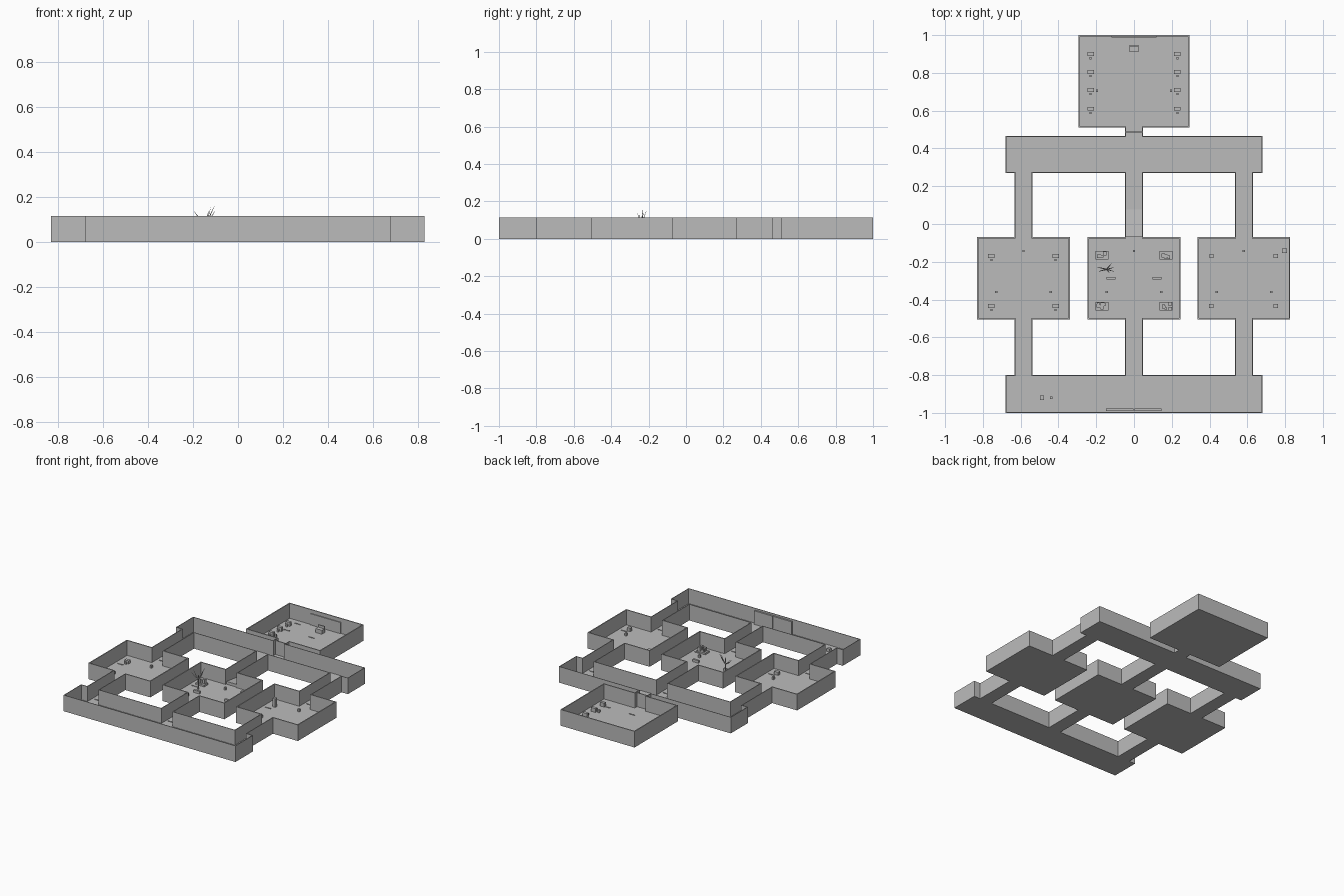
import bpy, math, random
from mathutils import Vector

if "Cube" in bpy.data.objects:
    bpy.data.objects.remove(bpy.data.objects["Cube"], do_unlink=True)

stone = bpy.data.materials.new("stone grey")
stone.use_nodes = True
GREY = (0.5, 0.5, 0.5, 1)
stone.diffuse_color = GREY
stone.node_tree.nodes["Principled BSDF"].inputs["Base Color"].default_value = GREY

FLOOR, TOP = 0.008, 0.115
random.seed(4)


def boxes(name, items):
    """One object made of boxes, each given as x0, x1, y0, y1, z0, z1."""
    verts, faces = [], []
    for x0, x1, y0, y1, z0, z1 in items:
        n = len(verts)
        verts += [(x, y, z) for z in (z0, z1)
                  for x, y in ((x0, y0), (x1, y0), (x1, y1), (x0, y1))]
        faces += [[n + 3, n + 2, n + 1, n], [n + 4, n + 5, n + 6, n + 7]]
        for i in range(4):
            j = (i + 1) % 4
            faces.append([n + i, n + j, n + j + 4, n + i + 4])
    mesh = bpy.data.meshes.new(name)
    mesh.from_pydata(verts, [], faces)
    mesh.materials.append(stone)
    obj = bpy.data.objects.new(name, mesh)
    bpy.context.collection.objects.link(obj)
    return obj


def block(x, y, w, d, h, base=FLOOR):
    return (x - w / 2, x + w / 2, y - d / 2, y + d / 2, base, base + h)


def spans(a, b, gaps):
    """Split the run a..b around doorways centred on the given positions."""
    out = []
    for g in sorted(gaps):
        out.append((a, g - DOOR))
        a = g + DOOR
    return out + [(a, b)]


DOOR = 0.043
LANES = (-0.585, 0, 0.582)


def area(name, x0, x1, y0, y1, t, front=(), back=(), ends=True):
    """Floor slab with thin walls; front and back hold doorway positions."""
    boxes(name + "_floor", [(x0, x1, y0, y1, 0, FLOOR)])
    walls = [(x0, x0 + t, y0, y1, 0, TOP), (x1 - t, x1, y0, y1, 0, TOP)]
    if ends:
        walls += [(a, b, y0, y0 + t, 0, TOP) for a, b in spans(x0 + t, x1 - t, front)]
        walls += [(a, b, y1 - t, y1, 0, TOP) for a, b in spans(x0 + t, x1 - t, back)]
    boxes(name + "_walls", walls)


# Halls, rooms and passages
area("front_hall", -0.68, 0.68, -1.0, -0.8, 0.004, back=LANES)
area("back_hall", -0.68, 0.68, 0.27, 0.465, 0.004, front=LANES, back=(0,))
area("great_room", -0.293, 0.293, 0.51, 1.0, 0.007, front=(0,))
area("great_room_passage", -0.048, 0.048, 0.465, 0.51, 0.005, ends=False)
for side, x in zip(("right", "middle", "left"), LANES):
    area(side + "_room", x - 0.245, x + 0.245, -0.505, -0.07, 0.007, front=(x,), back=(x,))
    area(side + "_front_passage", x - 0.048, x + 0.048, -0.8, -0.505, 0.005, ends=False)
    area(side + "_back_passage", x - 0.048, x + 0.048, -0.07, 0.27, 0.005, ends=False)

    # Thin floor strips across rooms and passages
    strips = [block(x + sx * 0.195, y, 0.045, 0.005, 0.004)
              for sx in (-1, 1) for y in (-0.215, -0.41)]
    strips += [block(x, y, 0.05, 0.005, 0.004)
               for y in (-0.75, -0.655, -0.555, -0.02, 0.175, 0.22)]
    boxes(side + "_floor_strips", strips)

    # Small stools
    boxes(side + "_stools", [block(x + dx, y, 0.013, 0.013, 0.02)
                             for dx, y in ((0, -0.143), (-0.145, -0.36), (0.145, -0.36))])

# Great room floor strips, desks with stools, throne and back panel
boxes("great_room_strips", [block(x, y, 0.045, 0.005, 0.004)
                            for x in (-0.195, 0, 0.195) for y in (0.61, 0.83, 0.95)])
desks = []
for x in (-0.23, 0.23):
    for y in (0.61, 0.71, 0.805, 0.9):
        desks += [block(x, y, 0.034, 0.02, 0.028), block(x, y - 0.022, 0.012, 0.012, 0.016)]
    desks.append(block(x * 0.85, 0.705, 0.012, 0.014, 0.02))
boxes("great_room_desks", desks)
boxes("throne", [block(0, 0.925, 0.05, 0.028, 0.028), block(0, 0.943, 0.05, 0.008, 0.045)])
boxes("back_panel", [block(0, 0.99, 0.24, 0.006, 0.08)])

# Right room beds with foot chests
beds = []
for dx in (-0.17, 0.17):
    for y in (-0.17, -0.435):
        beds += [block(LANES[0] + dx, y, 0.034, 0.022, 0.022),
                 block(LANES[0] + dx, y - 0.02, 0.012, 0.012, 0.014)]
boxes("right_room_beds", beds)

# Left room crates, one tall pillar and a corner chest
crates = [block(x, y, 0.024, 0.022, 0.025) for x, y in ((0.75, -0.17), (0.41, -0.435), (0.75, -0.435))]
boxes("left_room_crates", crates)
boxes("left_room_pillar", [block(0.41, -0.17, 0.022, 0.022, 0.06)])
boxes("left_room_corner_chest", [block(0.797, -0.142, 0.028, 0.022, 0.025)])

# Middle room planters filled with stones, and benches
beds, stones = [], []
for x in (-0.17, 0.17):
    for y in (-0.165, -0.435):
        beds.append(block(x, y, 0.068, 0.046, 0.012))
        for i in range(7):
            s = random.uniform(0.01, 0.02)
            stones.append(block(x + random.uniform(-0.024, 0.024), y + random.uniform(-0.014, 0.014),
                                s, s, s + 0.012, FLOOR + 0.01))
boxes("middle_room_planters", beds)
boxes("middle_room_stones", stones)
boxes("middle_room_benches", [block(x, -0.288, 0.046, 0.014, 0.018) for x in (-0.122, 0.122)])

# Bare tree made from tapering branches
curve = bpy.data.curves.new("bare_tree", "CURVE")
curve.dimensions = "3D"
curve.bevel_depth = 0.0028
curve.bevel_resolution = 0
curve.use_fill_caps = True
root = Vector((-0.145, -0.24, FLOOR))
fork = root + Vector((0, 0, 0.075))


def branch(points, radii):
    s = curve.splines.new("POLY")
    s.points.add(len(points) - 1)
    for p, co, r in zip(s.points, points, radii):
        p.co = (*co, 1)
        p.radius = r


branch([root, fork, fork + Vector((0.004, 0, 0.03))], [2, 1.4, 0.7])
for dx, dy, z in ((-0.05, 0.012, 0.135), (-0.045, -0.012, 0.12), (0.04, 0.01, 0.16),
                  (0.025, 0.03, 0.155), (0.042, -0.012, 0.135), (0.015, -0.02, 0.14)):
    tip = Vector((root.x + dx, root.y + dy, z))
    mid = fork.lerp(tip, 0.5) + Vector((0, 0, -0.006))
    branch([fork, mid, tip], [1.2, 0.8, 0.2])
tree = bpy.data.objects.new("bare_tree", curve)
curve.materials.append(stone)
bpy.context.collection.objects.link(tree)

# Main gate, chest by the entrance, and the great room door
boxes("main_gate", [(-0.148, -0.002, -0.99, -0.978, FLOOR, 0.105),
                    (0.002, 0.145, -0.99, -0.978, FLOOR, 0.105)])
boxes("entrance_chest", [block(-0.487, -0.92, 0.022, 0.022, 0.022),
                         block(-0.437, -0.92, 0.013, 0.013, 0.015)])
boxes("great_room_door", [block(0, 0.488, 0.088, 0.006, 0.1)])

# Shallow ramp in the middle passage
ramp = boxes("middle_passage_ramp", [(-0.042, 0.042, -0.07, 0.078, FLOOR, FLOOR + 0.02)])
for v in ramp.data.vertices:
    if v.co.z > FLOOR + 0.001 and v.co.y > 0:
        v.co.z = FLOOR + 0.001
